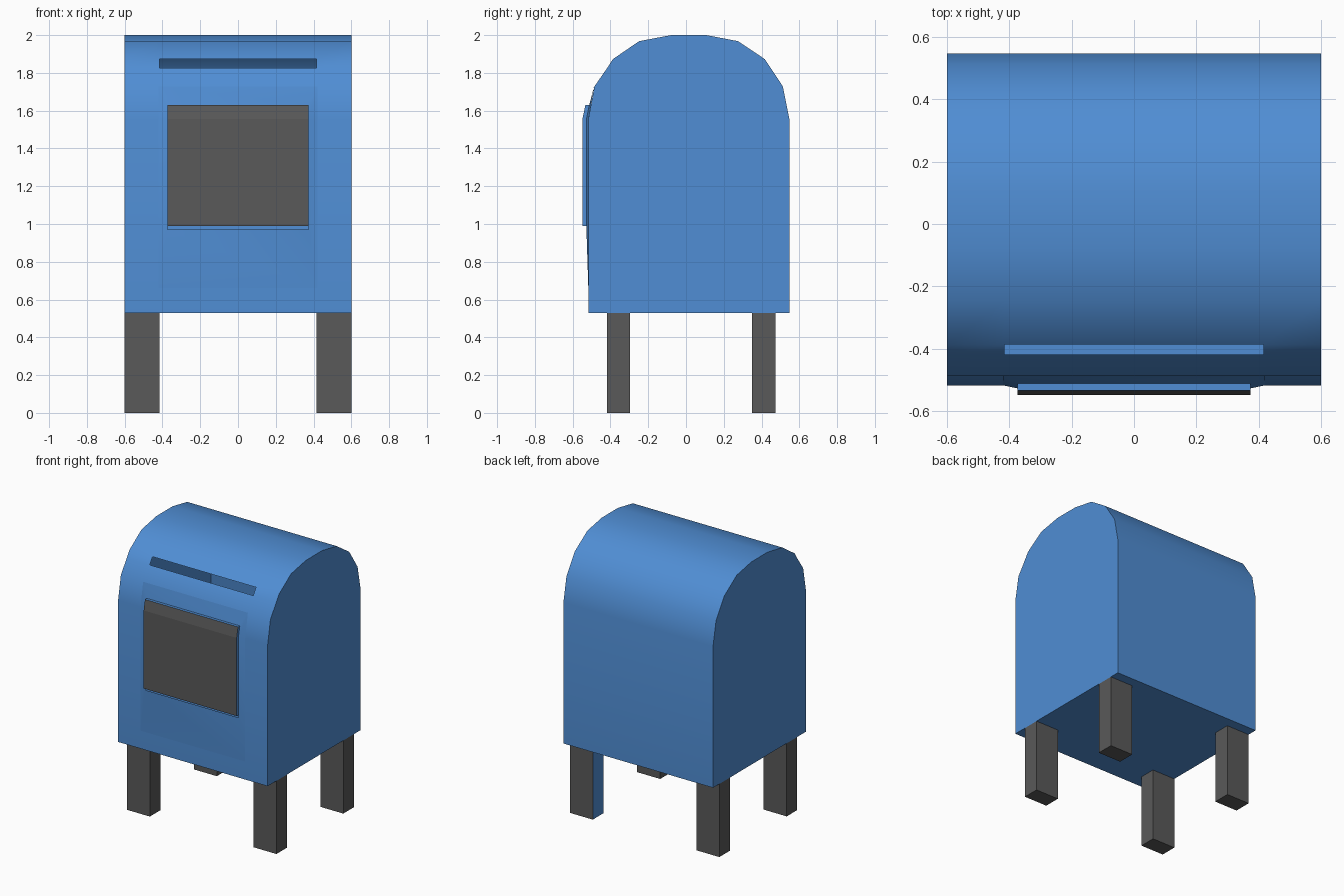
import bpy, bmesh

if "Cube" in bpy.data.objects:
    bpy.data.objects.remove(bpy.data.objects["Cube"])


def material(name, rgb):
    m = bpy.data.materials.new(name)
    m.diffuse_color = (*rgb, 1)
    m.use_nodes = True
    m.node_tree.nodes["Principled BSDF"].inputs["Base Color"].default_value = m.diffuse_color
    return m


BLUE = material("blue_paint", (0.08, 0.27, 0.66))
DARK = material("dark_grey", (0.1, 0.1, 0.1))


def finish(name, bm, mats, smooth=False, dark_if=None):
    """Turn a bmesh into an object; faces passing dark_if get the second material."""
    bmesh.ops.recalc_face_normals(bm, faces=bm.faces)
    bm.normal_update()
    for f in bm.faces:
        f.material_index = 1 if dark_if and dark_if(f) else 0
    me = bpy.data.meshes.new(name)
    bm.to_mesh(me)
    bm.free()
    for m in mats:
        me.materials.append(m)
    ob = bpy.data.objects.new(name, me)
    bpy.context.collection.objects.link(ob)
    if smooth:
        bpy.ops.object.select_all(action='DESELECT')
        ob.select_set(True)
        bpy.context.view_layer.objects.active = ob
        bpy.ops.object.shade_smooth_by_angle(angle=0.6)
    return ob


def extrude_profile(profile, xs, skip=None):
    """Sweep a closed (y, z) profile along the x stations, with capped ends.
    skip = (profile segment, x segment) left open."""
    bm = bmesh.new()
    rings = [[bm.verts.new((x, y, z)) for y, z in profile] for x in xs]
    n = len(profile)
    for j in range(len(xs) - 1):
        for i in range(n):
            if (i, j) != skip:
                k = (i + 1) % n
                bm.faces.new((rings[j][i], rings[j][k], rings[j + 1][k], rings[j + 1][i]))
    bm.faces.new(rings[0])
    bm.faces.new(rings[-1])
    return bm


# Hollow body with rounded top; the strip at segment 3 is open as the mail slot
body_profile = [(-0.517, 0.53), (-0.517, 1.556), (-0.485, 1.728), (-0.418, 1.825),
                (-0.387, 1.873), (-0.248, 1.968), (-0.078, 2.0), (0.108, 2.0),
                (0.275, 1.968), (0.417, 1.873), (0.513, 1.728), (0.547, 1.556),
                (0.547, 0.53)]
bm = extrude_profile(body_profile, [-0.6, -0.415, 0.415, 0.6], skip=(3, 1))
finish("body", bm, [BLUE], smooth=True)

# Shallow raised surround behind the door
bm = bmesh.new()
outer = [(-0.517, 0.66), (-0.517, 1.556), (-0.487, 1.728)]
inner = [(-0.527, 0.97), (-0.527, 1.556), (-0.512, 1.63)]


def loop(half, pts):
    return [bm.verts.new((s * half, y, z)) for s, ps in ((-1, pts), (1, pts[::-1])) for y, z in ps]


a, b = loop(0.42, outer), loop(0.373, inner)
for i in range(6):
    k = (i + 1) % 6
    bm.faces.new((a[i], a[k], b[k], b[i]))
finish("door_surround", bm, [BLUE], smooth=True)

# Door plate: dark front, blue edges
door_profile = [(-0.517, 0.99), (-0.548, 0.99), (-0.548, 1.556), (-0.533, 1.63), (-0.503, 1.63)]
bm = extrude_profile(door_profile, [-0.373, 0.373])
finish("door", bm, [BLUE, DARK], dark_if=lambda f: f.normal.y < -0.7)

# Four legs; the inner side of the back right one is painted blue
for side, sx in (("left", -1), ("right", 1)):
    for end, y0, y1 in (("front", -0.417, -0.297), ("back", 0.35, 0.475)):
        prof = [(y0, 0), (y1, 0), (y1, 0.53), (y0, 0.53)]
        bm = extrude_profile(prof, sorted((sx * 0.415, sx * 0.6)))
        painted = (end, side) == ("back", "right")
        finish(f"{end}_{side}_leg", bm, [BLUE, DARK],
               dark_if=lambda f: not (painted and f.normal.x < -0.7))
